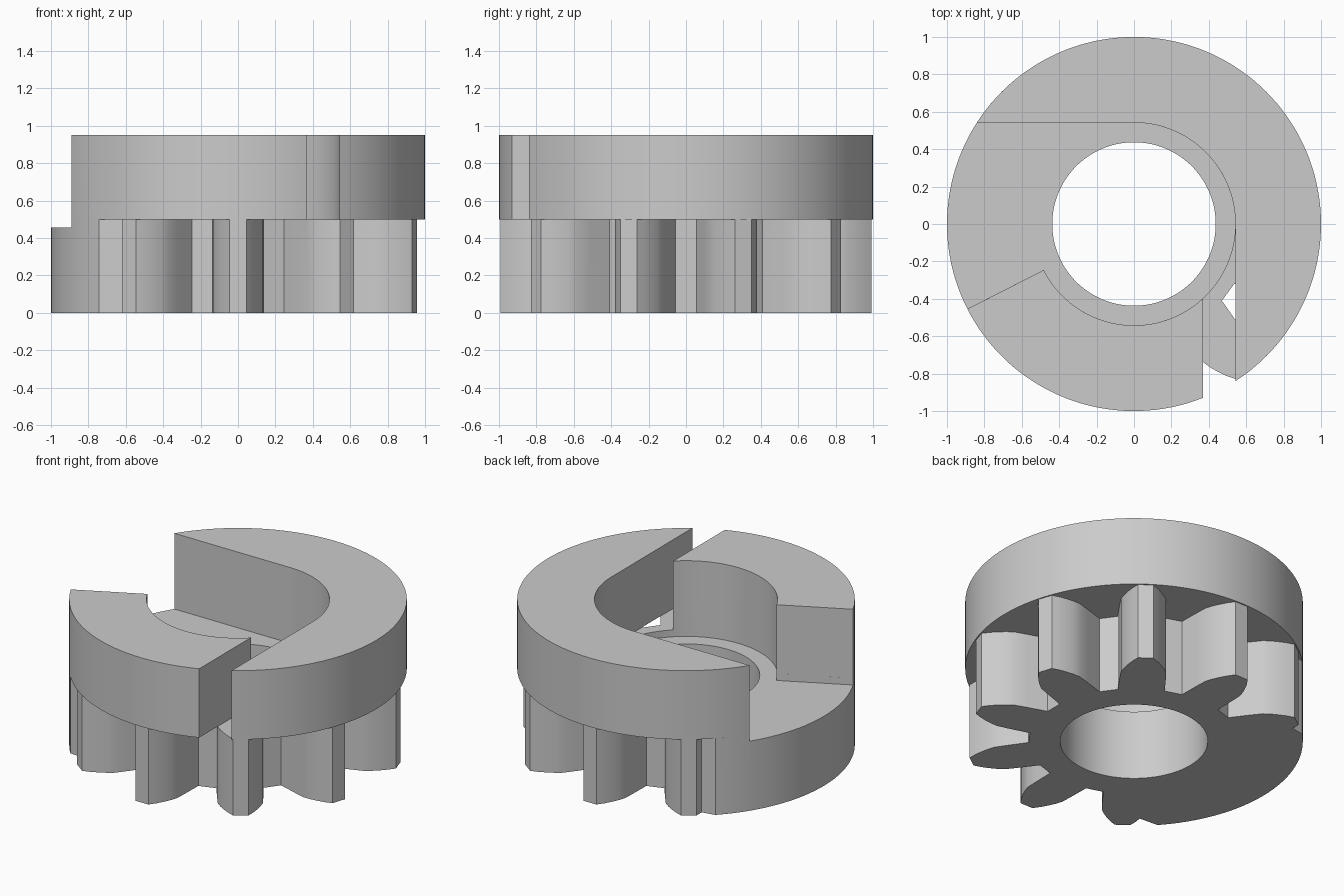
import bpy, bmesh
from math import sin, cos, radians, sqrt, asin, degrees

cube = bpy.data.objects.get("Cube")
if cube:
    bpy.data.objects.remove(cube, do_unlink=True)

OUTER, BORE, POCKET = 1.0, 0.437, 0.542
FLOOR, GEAR_TOP, TOP = 0.455, 0.5, 0.95
SLOT_LEFT = 0.37

grey = bpy.data.materials.new("plain grey")
grey.use_nodes = True
colour = (0.6, 0.6, 0.6, 1)
grey.diffuse_color = colour
grey.node_tree.nodes["Principled BSDF"].inputs["Base Color"].default_value = colour


def arc(r, start, end, step=2.5):
    n = max(1, round(abs(end - start) / step))
    angles = [radians(start + (end - start) * i / n) for i in range(n + 1)]
    return [(r * cos(a), r * sin(a)) for a in angles]


def prism(name, outline, z0, z1):
    """Extrude a counter-clockwise or clockwise outline between two heights."""
    bm = bmesh.new()
    base = bm.faces.new([bm.verts.new((x, y, z0)) for x, y in outline])
    top = bmesh.ops.extrude_face_region(bm, geom=[base])["geom"]
    moved = [v for v in top if isinstance(v, bmesh.types.BMVert)]
    bmesh.ops.translate(bm, verts=moved, vec=(0, 0, z1 - z0))
    bmesh.ops.recalc_face_normals(bm, faces=bm.faces)
    mesh = bpy.data.meshes.new(name)
    bm.to_mesh(mesh)
    bm.free()
    obj = bpy.data.objects.new(name, mesh)
    bpy.context.collection.objects.link(obj)
    mesh.materials.append(grey)
    return obj


def boolean(obj, other, operation):
    mod = obj.modifiers.new(operation.lower(), 'BOOLEAN')
    mod.object, mod.operation, mod.solver = other, operation, 'EXACT'
    bpy.context.view_layer.objects.active = obj
    bpy.ops.object.modifier_apply(modifier=mod.name)
    bpy.data.objects.remove(other, do_unlink=True)


# Gear: eight teeth, with a solid sector in place of the missing two
flank = [(0.608, 0.139), (0.74, 0.137), (0.82, 0.134), (0.865, 0.119),
         (0.91, 0.098), (0.95, 0.076), (0.992, 0.046)]
teeth = range(-126, 127, 36)
outline = []
for angle in teeth:
    c, s = cos(radians(angle)), sin(radians(angle))
    rising = flank[4:] if angle == teeth[0] else flank
    falling = flank[5:] if angle == teeth[-1] else flank
    local = [(u, -w) for u, w in rising] + list(reversed(falling))
    outline += [(u * c - w * s, u * s + w * c) for u, w in local]
outline += arc(OUTER, 135, 222)
body = prism("gear_body", outline, 0, GEAR_TOP)

# Shallow pocket in the gear top, and the centre bore
pocket = arc(POCKET, 90, -153) + [(-1.2, -0.611), (-1.2, POCKET)]
boolean(body, prism("pocket_cutter", pocket, FLOOR, TOP), 'DIFFERENCE')
boolean(body, prism("bore_cutter", arc(BORE, 0, 357.5), -0.1, TOP), 'DIFFERENCE')

# Upper collar: a large hooked wall and a smaller curved block beside the slot
edge = degrees(asin(POCKET))
hook = arc(OUTER, edge - 90, 180 - edge) + arc(POCKET, 90, 0)
block_end = -degrees(sqrt(1) * asin(sqrt(1 - SLOT_LEFT ** 2)))
inner_end = -degrees(asin(sqrt(1 - (SLOT_LEFT / POCKET) ** 2)))
block = arc(OUTER, -153, block_end) + arc(POCKET, inner_end, -153)
for name, shape in (("hooked_wall", hook), ("curved_block", block)):
    boolean(body, prism(name, shape, GEAR_TOP, TOP), 'UNION')

body.name = "slotted_collar_gear"
bpy.ops.object.select_all(action='DESELECT')
body.select_set(True)
bpy.context.view_layer.objects.active = body
bpy.ops.object.shade_smooth_by_angle(angle=radians(30))
